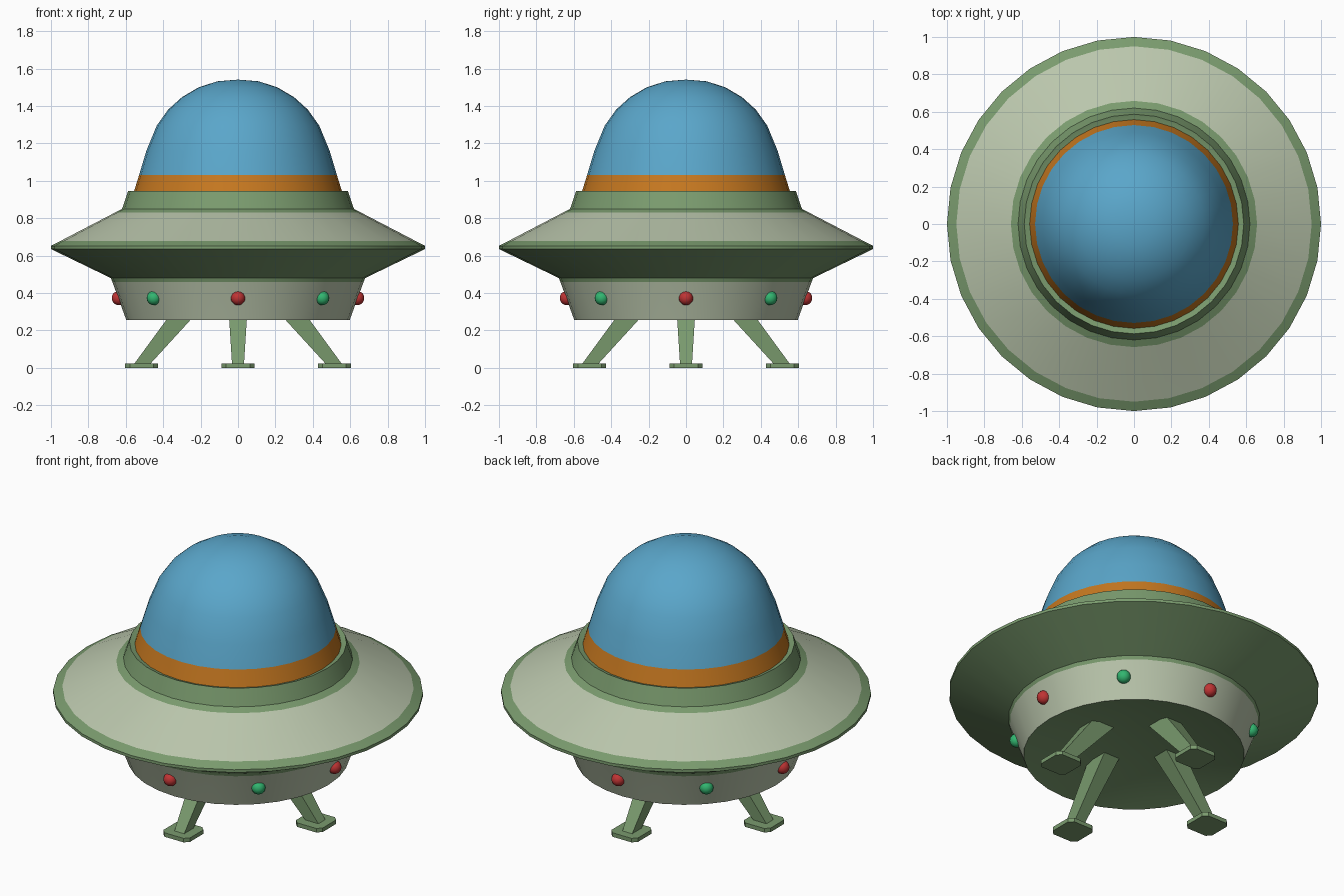
import bpy, bmesh, math
from mathutils import Matrix, Vector

if "Cube" in bpy.data.objects:
    bpy.data.objects.remove(bpy.data.objects["Cube"])


def material(name, rgb):
    m = bpy.data.materials.new(name)
    lin = [((c / 255 + 0.055) / 1.055) ** 2.4 for c in rgb]
    m.diffuse_color = (*lin, 1)
    m.use_nodes = True
    m.node_tree.nodes["Principled BSDF"].inputs["Base Color"].default_value = m.diffuse_color
    return m


GREEN = material("hull green", (122, 155, 110))
SAGE = material("pale sage", (186, 198, 172))
BLUE = material("dome blue", (90, 166, 202))
ORANGE = material("orange trim", (198, 120, 32))
RED = material("red lamp", (192, 52, 52))
EMERALD = material("green lamp", (50, 182, 112))


def finish(bm, name, mats, angle=None):
    bmesh.ops.recalc_face_normals(bm, faces=bm.faces)
    me = bpy.data.meshes.new(name)
    bm.to_mesh(me)
    bm.free()
    for m in mats:
        me.materials.append(m)
    ob = bpy.data.objects.new(name, me)
    bpy.context.collection.objects.link(ob)
    if angle:
        bpy.ops.object.select_all(action='DESELECT')
        ob.select_set(True)
        bpy.context.view_layer.objects.active = ob
        bpy.ops.object.shade_smooth_by_angle(angle=math.radians(angle))
    return ob


def lathe(name, profile, mats, angle, n=32):
    """Revolve (radius, z, material of the band above this point)."""
    bm = bmesh.new()
    rings = []
    for r, z, _ in profile:
        if r == 0:
            rings.append([bm.verts.new((0, 0, z))] * n)
        else:
            rings.append([bm.verts.new((r * math.cos(2 * math.pi * i / n),
                                        r * math.sin(2 * math.pi * i / n), z)) for i in range(n)])
    for a, b, p in zip(rings, rings[1:], profile):
        for i in range(n):
            j = (i + 1) % n
            f = bm.faces.new(list(dict.fromkeys((a[i], a[j], b[j], b[i]))))
            f.material_index = p[2]
    return finish(bm, name, mats, angle)


# Saucer hull: recessed underside, lower wall, wide rim, collar
lathe("saucer_hull", [
    (0, 0.33, 0), (0.29, 0.33, 0), (0.597, 0.255, 1),
    (0.672, 0.46, 0), (0.68, 0.48, 0),
    (1.0, 0.635, 0), (1.0, 0.652, 0), (0.95, 0.678, 1),
    (0.658, 0.83, 0), (0.62, 0.85, 0), (0.587, 0.946, 0),
    (0.54, 0.93, 0), (0, 0.93, 0)], [GREEN, SAGE], 40)

# Dome with orange base band
lathe("dome", [
    (0.56, 0.93, 0), (0.529, 1.03, 1), (0.49, 1.16, 1), (0.435, 1.294, 1),
    (0.374, 1.38, 1), (0.30, 1.447, 1), (0.21, 1.5, 1), (0.11, 1.532, 1),
    (0, 1.541, 1)], [ORANGE, BLUE], 40)

# Lamps around the lower wall, alternating colours
for k in range(8):
    a = k * math.pi / 4
    bm = bmesh.new()
    bmesh.ops.create_uvsphere(bm, u_segments=16, v_segments=10, radius=0.038)
    bmesh.ops.translate(bm, verts=bm.verts,
                        vec=(0.637 * math.cos(a), 0.637 * math.sin(a), 0.373))
    finish(bm, f"lamp_{k + 1}", [EMERALD if k % 2 else RED], 60)

# Four splayed tapered legs with chamfered foot plates
for k in range(4):
    turn = Matrix.Rotation(k * math.pi / 2, 4, 'Z')

    def loft(name, sections):
        bm = bmesh.new()
        rings = [[bm.verts.new(turn @ Vector(p)) for p in s] for s in sections]
        a, b = rings
        for i in range(len(a)):
            j = (i + 1) % len(a)
            bm.faces.new((a[i], a[j], b[j], b[i]))
        bm.faces.new(a[::-1])
        bm.faces.new(b)
        finish(bm, name, [GREEN])

    def box(x0, x1, w, z):
        return [(x0, -w, z), (x1, -w, z), (x1, w, z), (x0, w, z)]

    def plate(z, h=0.088, c=0.025, cx=0.515):
        d = h - c
        return [(cx + x, y, z) for x, y in ((h, -d), (h, d), (d, h), (-d, h),
                                            (-h, d), (-h, -d), (-d, -h), (d, -h))]

    loft(f"leg_{k + 1}", [box(0.47, 0.556, 0.032, 0.02), box(0.18, 0.324, 0.052, 0.337)])
    loft(f"foot_{k + 1}", [plate(0), plate(0.024)])
